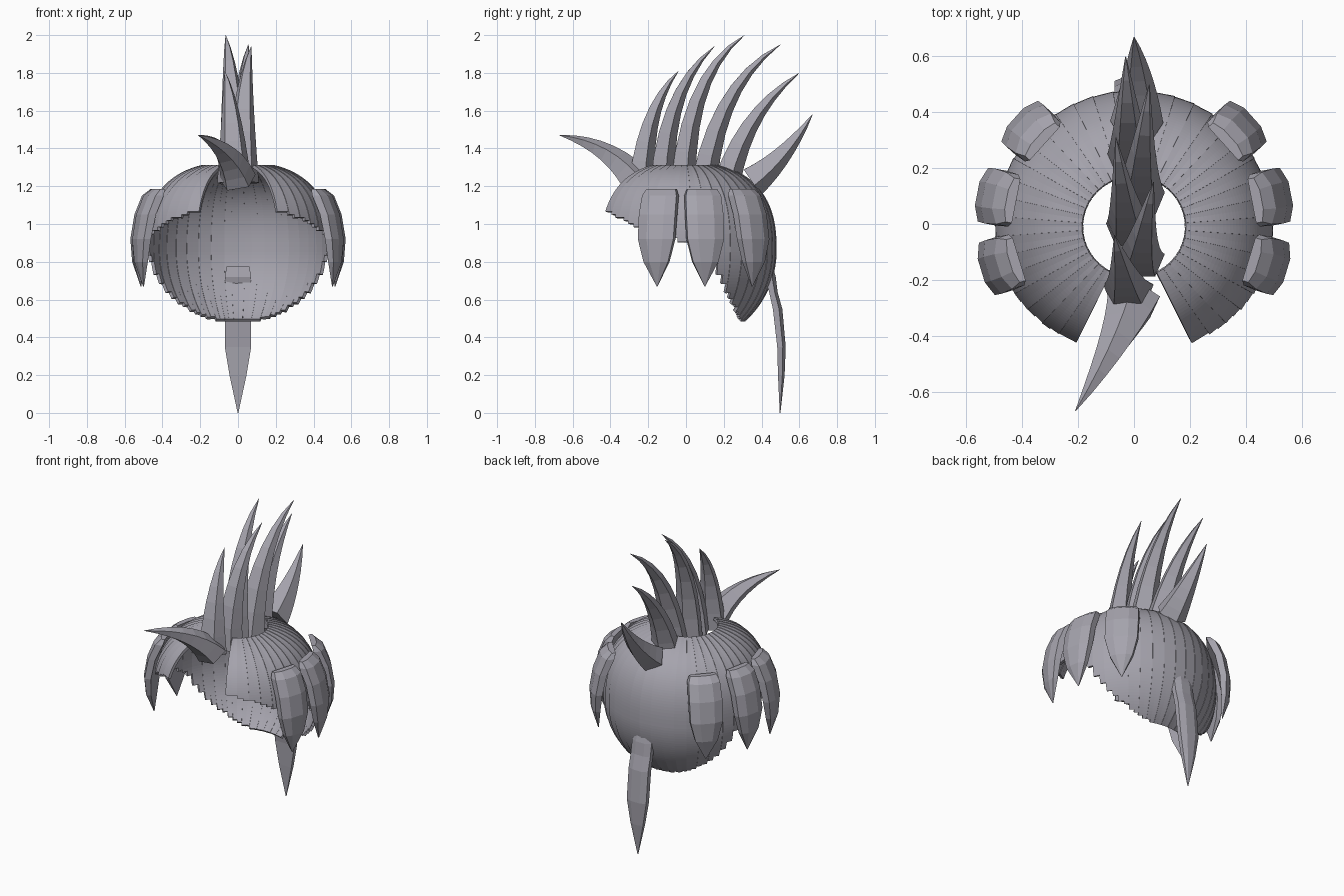
import bpy, bmesh
from math import sin, cos, pi, radians
from mathutils import Vector, Matrix

cube = bpy.data.objects.get("Cube")
if cube:
    bpy.data.objects.remove(cube)

grey = bpy.data.materials.new("soft grey")
grey.use_nodes = True
colour = (0.38, 0.37, 0.42, 1)
grey.diffuse_color = colour
grey.node_tree.nodes["Principled BSDF"].inputs["Base Color"].default_value = colour


def finish(name, bm):
    mesh = bpy.data.meshes.new(name)
    bm.to_mesh(mesh)
    bm.free()
    mesh.materials.append(grey)
    obj = bpy.data.objects.new(name, mesh)
    bpy.context.collection.objects.link(obj)
    return obj


def loft(name, rings):
    """Skin a list of equal closed rings and cap both ends."""
    bm = bmesh.new()
    loops = [[bm.verts.new(p) for p in ring] for ring in rings]
    n = len(loops[0])
    for a, b in zip(loops, loops[1:]):
        for i in range(n):
            j = (i + 1) % n
            bm.faces.new((a[i], a[j], b[j], b[i]))
    bm.faces.new(loops[0])
    bm.faces.new(loops[-1])
    bmesh.ops.recalc_face_normals(bm, faces=bm.faces)
    finish(name, bm)


# Hair cap: shallow strips around a boxy sphere, sitting slightly forward
def cap_point(az, lat, shrink):
    if lat > 0:
        r, z = cos(lat) ** 0.8, 0.47 * sin(lat) ** 0.8
    else:
        r, z = cos(lat), 0.5 * sin(lat)
    k = 1 - shrink
    return Vector((0.5 * r * k * cos(az), 0.49 * r * k * sin(az) - 0.01, 0.86 + z * k))


EDGE = [(-0.5, 1.11), (-0.25, 0.97), (0, 0.89), (0.15, 0.8), (0.2, 0.68), (0.29, 0.48), (0.5, 0.44)]


def hem(y):
    for (y0, z0), (y1, z1) in zip(EDGE, EDGE[1:]):
        if y <= y1:
            return z0 + (z1 - z0) * (y - y0) / (y1 - y0)


bm = bmesh.new()
strips, rows = 72, 66
start, end = radians(-64), radians(244)
step = (end - start) / strips
for s in range(strips):
    az = start + s * step
    previous = None
    for row in range(rows):
        lat = radians(73 - row * 2)
        mid = cap_point(az + step / 2, lat, 0)
        if mid.z < hem(mid.y):
            break
        # neighbouring strips are tilted by turns, so they meet in low steps
        lift = 0.005 * (s % 2)
        pair = [bm.verts.new(cap_point(az, lat, lift)),
                bm.verts.new(cap_point(az + step, lat, 0.005))]
        if previous:
            bm.faces.new((previous[0], pair[0], pair[1], previous[1]))
        previous = pair
cap = finish("hair_cap", bm)
thick = cap.modifiers.new("thickness", "SOLIDIFY")
thick.thickness = 0.018
thick.offset = -1


# Hanging locks: bevelled pointed plates (height, outer radius, half width, depth)
def lock(name, azimuth, stations):
    turn = Matrix.Rotation(radians(azimuth), 3, "Z")
    rings = []
    for z, r, w, d in stations:
        outline = [(r - d, -w), (r - d * 0.35, -w), (r, -w * 0.45),
                   (r, w * 0.45), (r - d * 0.35, w), (r - d, w)]
        rings.append([turn @ Vector((x, y, z)) for x, y in outline])
    loft(name, rings)


SIDE = [(1.185, 0.465, 0.08, 0.035), (1.15, 0.51, 0.095, 0.07), (1.05, 0.55, 0.1, 0.065),
        (0.92, 0.572, 0.098, 0.06), (0.8, 0.565, 0.068, 0.045), (0.67, 0.525, 0.002, 0.004)]
BACK = [(0.775, 0.46, 0.06, 0.03), (0.72, 0.475, 0.07, 0.055), (0.64, 0.485, 0.07, 0.045),
        (0.55, 0.51, 0.07, 0.05), (0.35, 0.528, 0.07, 0.045), (0.2, 0.522, 0.045, 0.035),
        (0, 0.5, 0.002, 0.004)]
for place, az in (("front", -17), ("middle", 11), ("rear", 42)):
    lock("left_" + place + "_lock", az, SIDE)
    lock("right_" + place + "_lock", 180 - az, SIDE)
lock("nape_lock", 90, BACK)


# Crest spikes: curved tapering five-sided horns
def spike(name, base, bend, tip, wide, deep):
    p0, p1, p2 = Vector(base), Vector(bend), Vector(tip)
    rings = []
    for i in range(8):
        u = i / 7
        centre = p0 * (1 - u) ** 2 + p1 * 2 * u * (1 - u) + p2 * u * u
        tangent = ((p1 - p0) * (1 - u) + (p2 - p1) * u).normalized()
        side = Vector((1, 0, 0))
        side = (side - tangent * side.dot(tangent)).normalized()
        other = tangent.cross(side)
        size = max((1 - u) ** 0.85, 0.012)
        rings.append([centre + side * cos(a) * wide * size + other * sin(a) * deep * size
                      for a in (pi / 2 + k * 2 * pi / 5 for k in range(5))])
    loft(name, rings)


spike("forelock_spike", (0, -0.27, 1.23), (-0.05, -0.41, 1.42), (-0.21, -0.67, 1.47), 0.1, 0.09)
spike("crest_spike_1", (-0.02, -0.24, 1.22), (-0.03, -0.22, 1.62), (-0.07, -0.04, 1.81), 0.095, 0.075)
spike("crest_spike_2", (0.02, -0.13, 1.22), (0.02, -0.11, 1.72), (0.07, 0.15, 1.94), 0.095, 0.072)
spike("crest_spike_3", (-0.01, -0.02, 1.22), (-0.03, 0.01, 1.8), (-0.065, 0.31, 2), 0.095, 0.072)
spike("crest_spike_4", (0.02, 0.09, 1.22), (0.02, 0.17, 1.75), (0.055, 0.5, 1.95), 0.095, 0.075)
spike("crest_spike_5", (-0.01, 0.21, 1.22), (-0.02, 0.31, 1.6), (-0.03, 0.6, 1.8), 0.095, 0.078)
spike("crest_spike_6", (0.01, 0.35, 1.23), (0.02, 0.52, 1.35), (0, 0.67, 1.58), 0.1, 0.09)
